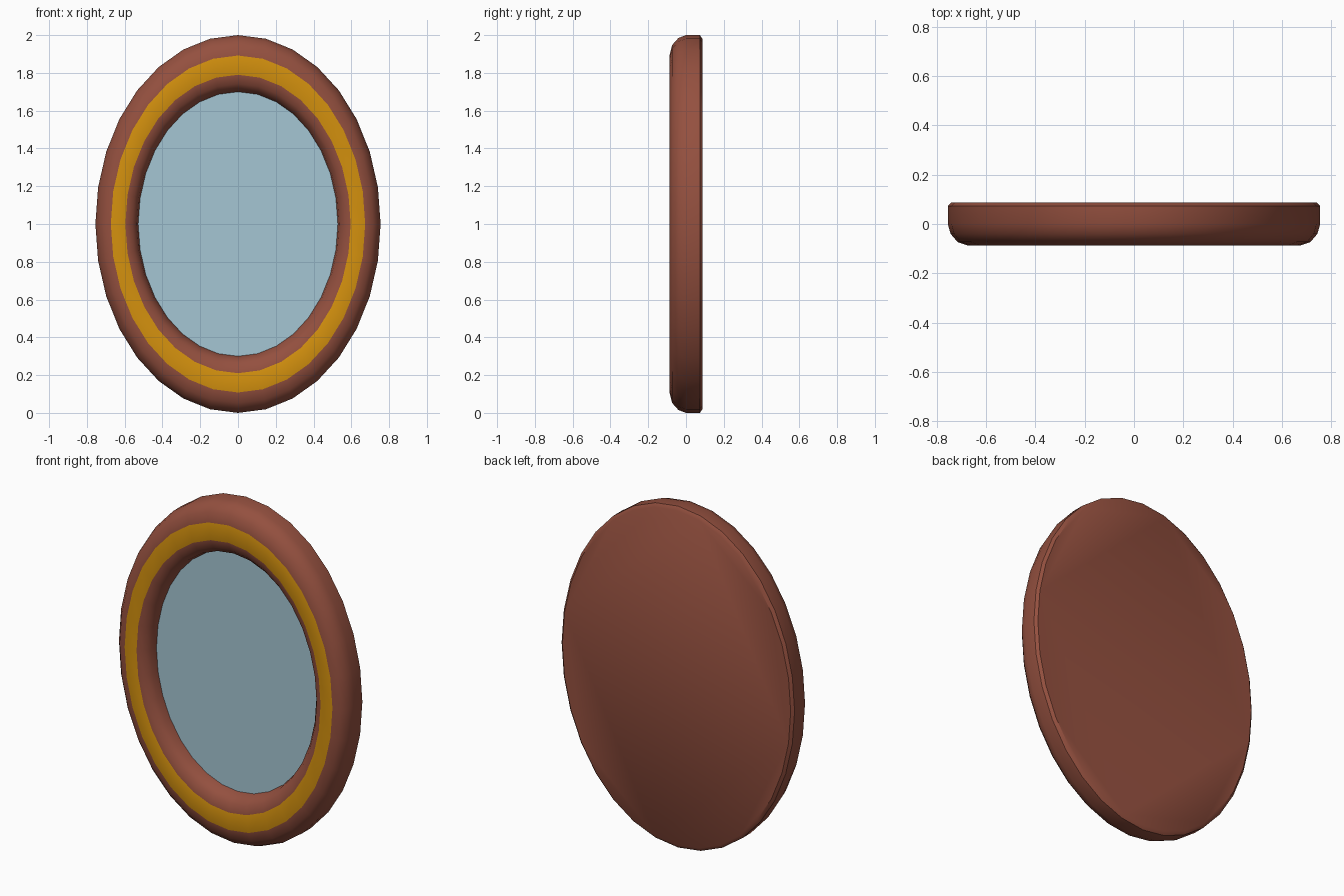
import bpy, bmesh, math

if "Cube" in bpy.data.objects:
    bpy.data.objects.remove(bpy.data.objects["Cube"])

N, RX, RZ = 32, 0.755, 1.0


def material(name, rgb):
    m = bpy.data.materials.new(name)
    lin = [((c / 255 + 0.055) / 1.055) ** 2.4 if c > 10 else c / 255 / 12.92 for c in rgb]
    m.diffuse_color = (*lin, 1)
    m.use_nodes = True
    m.node_tree.nodes["Principled BSDF"].inputs["Base Color"].default_value = m.diffuse_color
    return m


brown = material("brown wood", (148, 80, 63))
gold = material("gold trim", (212, 145, 14))
glass = material("pale blue glass", (165, 198, 212))


def oval(bm, f, y):
    """Elliptical ring of vertices, clockwise seen from the front."""
    steps = [2 * math.pi * i / N for i in range(N)]
    return [bm.verts.new((RX * f * math.sin(t), y, 1 + RZ * f * math.cos(t))) for t in steps]


def finish(bm, name, mats):
    me = bpy.data.meshes.new(name)
    bm.to_mesh(me)
    bm.free()
    for m in mats:
        me.materials.append(m)
    ob = bpy.data.objects.new(name, me)
    bpy.context.collection.objects.link(ob)
    return ob


# Frame: profile (fraction of outer oval, depth) from the glass edge round to the back
profile = [(0.70, 0.0), (0.71, -0.04), (0.742, -0.072), (0.79, -0.0875),
           (0.892, -0.0875), (0.948, -0.073), (0.985, -0.04), (1.0, 0.0),
           (1.0, 0.073), (0.98, 0.0875)]
bm = bmesh.new()
rings = [oval(bm, f, y) for f, y in profile]
for k, (a, b) in enumerate(zip(rings, rings[1:])):
    for j in range(N):
        n = (j + 1) % N
        face = bm.faces.new((a[j], a[n], b[n], b[j]))
        face.material_index = 1 if k == 3 else 0   # gold band on the flat front
bm.faces.new(rings[-1])                            # flat back
frame = finish(bm, "mirror_frame", [brown, gold])
bpy.context.view_layer.objects.active = frame
frame.select_set(True)
bpy.ops.object.shade_smooth_by_angle(angle=math.radians(40))

# Glass: flat oval set into the frame
bm = bmesh.new()
bm.faces.new(list(reversed(oval(bm, 0.70, 0.0))))
finish(bm, "mirror_glass", [glass])
